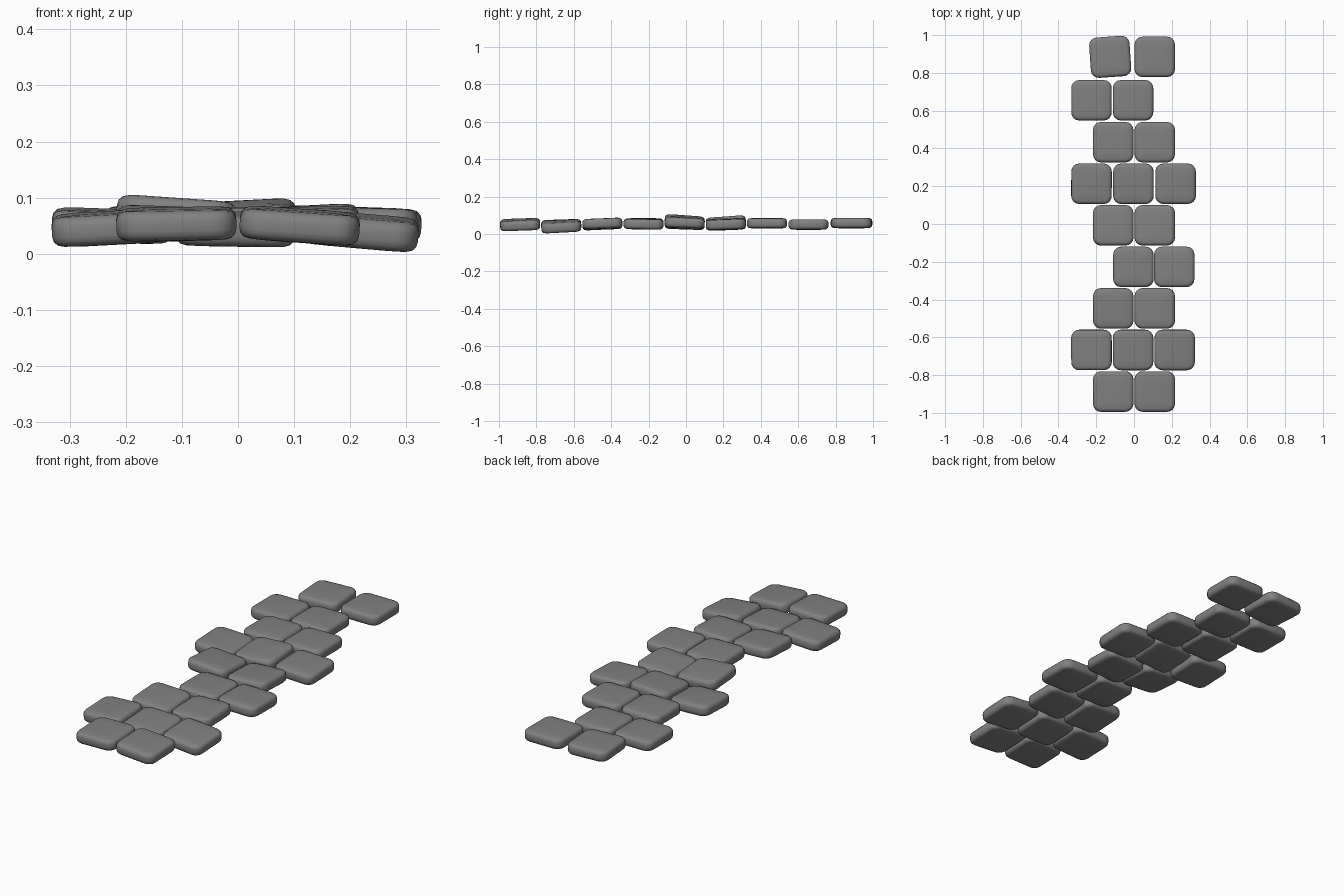
import bpy, bmesh
from math import radians

cube = bpy.data.objects.get("Cube")
if cube:
    bpy.data.objects.remove(cube, do_unlink=True)

stone_grey = bpy.data.materials.new("stone_grey")
stone_grey.use_nodes = True
GREY = (0.22, 0.22, 0.22, 1)
stone_grey.diffuse_color = GREY
stone_grey.node_tree.nodes["Principled BSDF"].inputs["Base Color"].default_value = GREY

SIZE, THICK = 0.214, 0.053


def stone_mesh():
    """Square slab with rounded corners, soft rims and slightly domed faces."""
    bm = bmesh.new()
    bmesh.ops.create_cube(bm, size=1)
    bmesh.ops.scale(bm, vec=(SIZE, SIZE, THICK), verts=bm.verts)
    upright = [e for e in bm.edges if abs(e.verts[0].co.z - e.verts[1].co.z) > 0.01]
    bmesh.ops.bevel(bm, geom=upright, offset=0.042, segments=4, profile=0.5, affect='EDGES')
    rims = [e for e in bm.edges if abs(e.verts[0].co.z - e.verts[1].co.z) < 0.001]
    bmesh.ops.bevel(bm, geom=rims, offset=0.018, segments=3, profile=0.5, affect='EDGES')
    caps = [f for f in bm.faces if abs(f.normal.z) > 0.99 and f.calc_area() > 0.01]
    bmesh.ops.inset_individual(bm, faces=caps, thickness=0.035)
    for f in caps:
        for v in f.verts:
            v.co.z *= 1.07
    for f in bm.faces:
        f.smooth = True
    mesh = bpy.data.meshes.new("paving_stone")
    bm.to_mesh(mesh)
    bm.free()
    mesh.materials.append(stone_grey)
    return mesh


# Rows from front to back: y, then (x, z, pitch, roll, turn) for each stone
ROWS = [
    (-0.887, [(-0.110, 0.053, 2, -1, 0), (0.110, 0.050, 2, 4, 0)]),
    (-0.667, [(-0.225, 0.046, 2, -3, 0), (-0.005, 0.044, 3, 1, 0), (0.215, 0.041, 3, 5, 0)]),
    (-0.447, [(-0.110, 0.053, 3, 2, 0), (0.110, 0.053, 2, -2, 0)]),
    (-0.227, [(-0.003, 0.055, 0, 1, 0), (0.213, 0.053, -1, 1, 0)]),
    (-0.007, [(-0.110, 0.067, -4, 4, 0), (0.110, 0.055, -2, -3, 0)]),
    (0.213, [(-0.225, 0.050, 2, 2, 0), (-0.003, 0.062, 4, -3, 0), (0.220, 0.053, 2, 2, 0)]),
    (0.433, [(-0.110, 0.057, 0, 0, 0), (0.110, 0.057, 0, 0, 0)]),
    (0.655, [(-0.225, 0.050, 0, 0, 0), (-0.005, 0.050, 0, 0, 0)]),
    (0.885, [(-0.126, 0.058, 0, 0, 4), (0.110, 0.058, 0, 0, 0)]),
]

mesh = stone_mesh()
for r, (y, stones) in enumerate(ROWS, 1):
    for s, (x, z, pitch, roll, turn) in enumerate(stones, 1):
        stone = bpy.data.objects.new(f"stone_row{r}_{s}", mesh)
        stone.location = (x, y, z)
        stone.rotation_euler = [radians(a) for a in (pitch, roll, turn)]
        bpy.context.collection.objects.link(stone)
